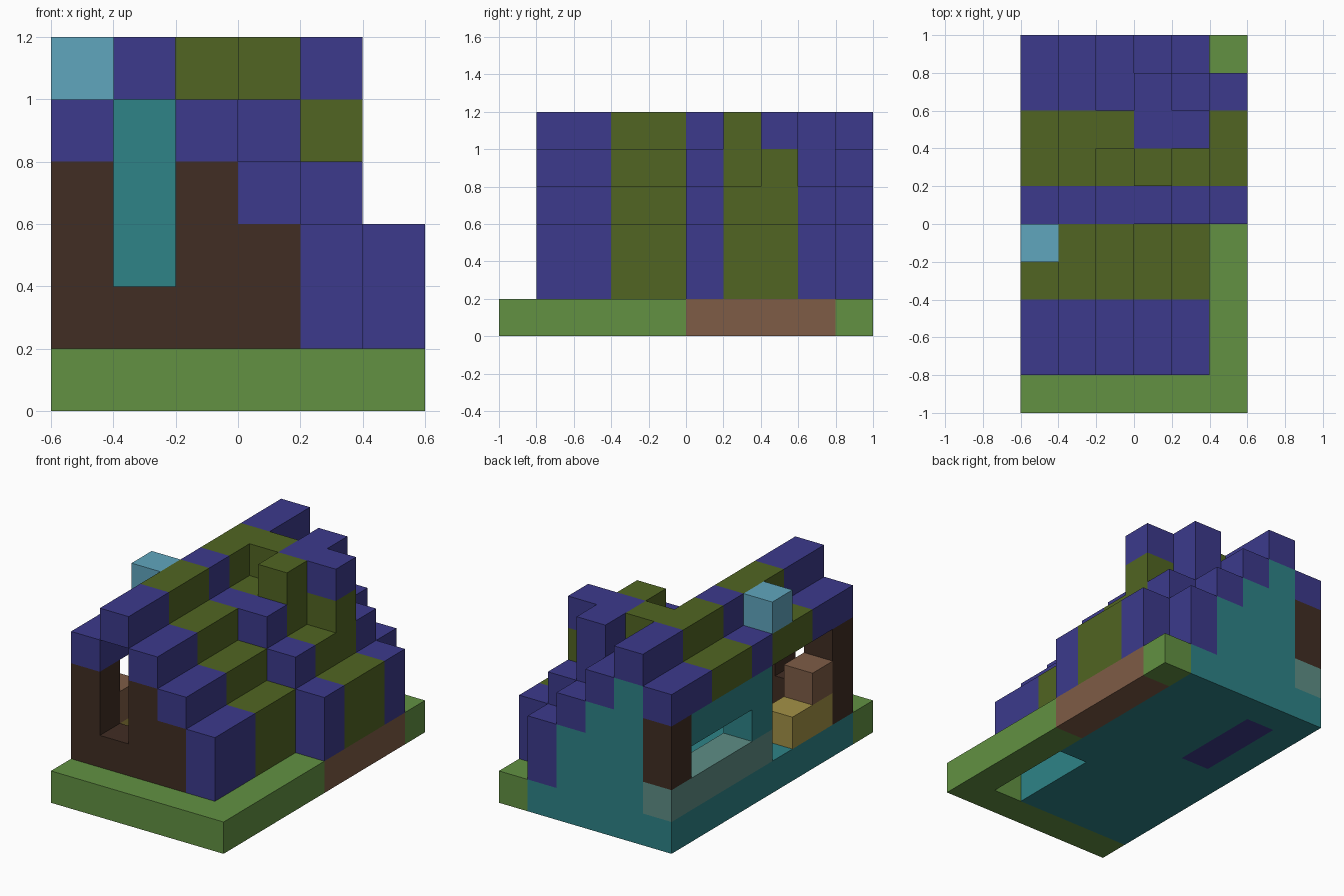
import bpy, bmesh, math
from mathutils import Vector

cube = bpy.data.objects.get("Cube")
if cube:
    bpy.data.objects.remove(cube, do_unlink=True)

CELL = 0.2
ORIGIN = Vector((-0.6, -1.0, 0.0))


def linear(c):
    c /= 255
    return c / 12.92 if c <= 0.04045 else ((c + 0.055) / 1.055) ** 2.4


def material(name, r, g, b):
    colour = (linear(r), linear(g), linear(b), 1)
    mat = bpy.data.materials.new(name)
    mat.use_nodes = True
    mat.diffuse_color = colour
    bsdf = mat.node_tree.nodes["Principled BSDF"]
    bsdf.inputs["Base Color"].default_value = colour
    bsdf.inputs["Roughness"].default_value = 0.9
    return mat


BLUE = material("indigo blue", 60, 58, 140)
OLIVE = material("olive", 81, 101, 34)
GREEN = material("grass green", 98, 145, 66)
BROWN = material("dark brown", 65, 45, 35)
EARTH = material("earth brown", 126, 92, 70)
TEAL = material("teal", 46, 131, 135)
PALE = material("pale teal", 94, 142, 134)
SKY = material("sky blue", 96, 166, 190)
YELLOW = material("straw yellow", 163, 145, 70)

cells = {}   # grid cell -> part name
parts = {}   # part name -> material


def fill(part, mat, xs, ys, zs):
    """Give a block of grid cells to a part; a single number means one cell."""
    parts[part] = mat
    span = [range(s, s + 1) if isinstance(s, int) else range(s[0], s[1] + 1)
            for s in (xs, ys, zs)]
    for i in span[0]:
        for j in span[1]:
            for k in span[2]:
                cells[i, j, k] = part


# Ground: floor, grass edge, path and rug
fill("floor", TEAL, (0, 4), (1, 9), 0)
fill("grass", GREEN, (0, 5), 0, 0)
fill("grass", GREEN, 5, (1, 4), 0)
fill("grass", GREEN, 5, 9, 0)
fill("path", EARTH, 5, (5, 8), 0)
fill("rug", BLUE, 1, (6, 8), 0)
for j in (1, 2, 3):
    del cells[4, j, 0]          # open trench in the floor

# Front wall with a tall window slot
fill("front_wall", BROWN, 0, 1, (1, 3))
fill("front_wall", BROWN, 1, 1, 1)
fill("front_wall", BROWN, 2, 1, (1, 3))
fill("front_wall", BROWN, 3, 1, (1, 2))

# Back wall and corner post
fill("back_wall", TEAL, 1, 9, (1, 4))
fill("back_wall", TEAL, 2, 9, (1, 3))
fill("back_wall", TEAL, 3, 9, (1, 2))
fill("back_post", BROWN, 0, 9, (2, 3))

# Side wall: low pale course, pier and lintel around a long window
fill("low_side_wall", PALE, 0, (5, 9), 1)
fill("side_wall", TEAL, 0, 5, (2, 3))
fill("side_wall", TEAL, 0, (6, 8), 3)

# Furniture inside
fill("bench", YELLOW, 0, (2, 3), 1)
fill("bench_back", EARTH, 0, 2, 2)

# Striped stepped roof: each row is one stripe
OLIVE_ROWS = (3, 4, 6, 7)
for j in range(1, 10):
    part, mat = ("olive_roof", OLIVE) if j in OLIVE_ROWS else ("blue_roof", BLUE)
    wide = 5 <= j <= 8
    fill(part, mat, 0, j, 4)
    fill(part, mat, 1, j, 5)
    fill(part, mat, 2, j, 4)
    fill(part, mat, 3, j, 4 if wide else 3)
    if wide:
        fill(part, mat, 4, j, 3)
    side = 5 if wide else 4
    fill(part, mat, side, j, (1, 2))

# Raised dormer blocks and chimney
fill("olive_dormer", OLIVE, 2, 7, 5)
fill("olive_dormer", OLIVE, 3, 6, 5)
fill("olive_dormer", OLIVE, 4, 7, (3, 4))
fill("blue_dormer", BLUE, 3, (7, 8), 5)
fill("blue_dormer", BLUE, 4, 7, 5)
fill("chimney", SKY, 0, 4, 5)


def build(part, mat):
    """Make one object from the exposed faces of a part's cells."""
    bm = bmesh.new()
    for cell in [c for c, owner in cells.items() if owner == part]:
        for axis in range(3):
            for sign in (-1, 1):
                near = list(cell)
                near[axis] += sign
                if tuple(near) in cells:
                    continue
                n, u, v = Vector(), Vector(), Vector()
                n[axis] = sign / 2
                u[(axis + 1) % 3] = sign / 2
                v[(axis + 2) % 3] = 1 / 2
                mid = Vector(cell) + Vector((0.5, 0.5, 0.5)) + n
                corners = (mid - u - v, mid + u - v, mid + u + v, mid - u + v)
                bm.faces.new([bm.verts.new(ORIGIN + p * CELL) for p in corners])
    bmesh.ops.remove_doubles(bm, verts=bm.verts, dist=0.001)
    bmesh.ops.dissolve_limit(bm, angle_limit=math.radians(1),
                             verts=bm.verts, edges=bm.edges)
    mesh = bpy.data.meshes.new(part)
    bm.to_mesh(mesh)
    bm.free()
    mesh.materials.append(mat)
    bpy.context.collection.objects.link(bpy.data.objects.new(part, mesh))


for part, mat in parts.items():
    build(part, mat)
